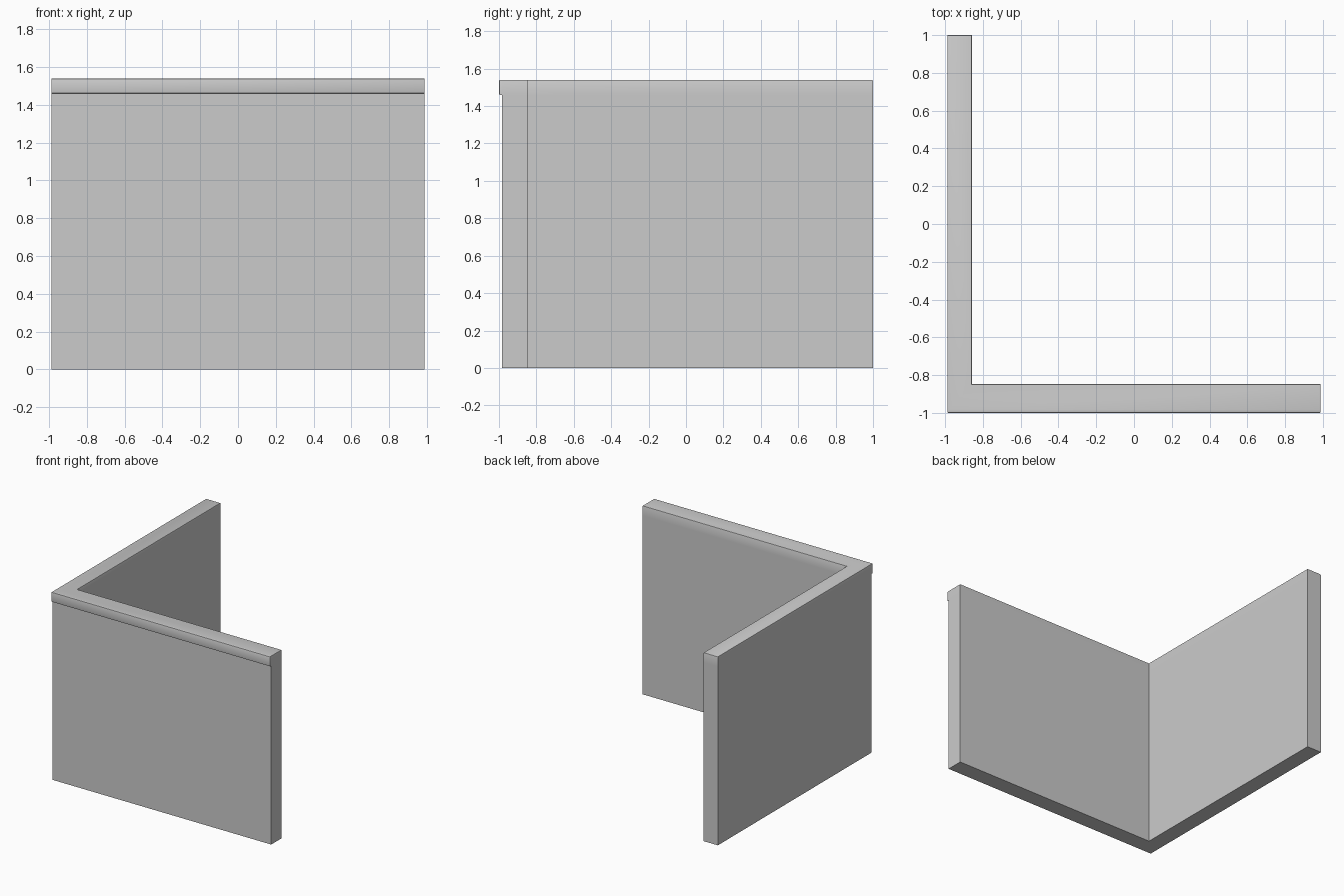
import bpy
import bmesh

if "Cube" in bpy.data.objects:
    bpy.data.objects.remove(bpy.data.objects["Cube"])

X, Y0, Y1 = 0.988, -0.983, 1.0      # outer extents of the wall
XI, YI = -0.858, -0.848             # inner corner
LIP_Z, TOP, LIP = 1.46, 1.54, 0.017

bm = bmesh.new()


def extrude_up(face, dz):
    """Extrude a face upward and return the new top face."""
    ext = bmesh.ops.extrude_face_region(bm, geom=[face])["geom"]
    verts = [g for g in ext if isinstance(g, bmesh.types.BMVert)]
    bmesh.ops.translate(bm, verts=verts, vec=(0, 0, dz))
    return next(g for g in ext if isinstance(g, bmesh.types.BMFace))


# L-shaped footprint raised into two walls, with a band at the top
outline = [(-X, Y0), (X, Y0), (X, YI), (XI, YI), (XI, Y1), (-X, Y1)]
base = bm.faces.new([bm.verts.new((x, y, 0)) for x, y in outline])
lower_top = extrude_up(base, LIP_Z)
extrude_up(lower_top, TOP - LIP_Z)
if not any(all(v.co.z < 1e-5 for v in f.verts) for f in bm.faces):
    bm.faces.new([v for v in bm.verts if v.co.z < 1e-5])
bmesh.ops.recalc_face_normals(bm, faces=bm.faces)

# Front lip pushed out of the band
front = next(f for f in bm.faces
             if all(v.co.y < Y0 + 1e-4 and v.co.z > LIP_Z - 1e-4 for v in f.verts))
ext = bmesh.ops.extrude_face_region(bm, geom=[front])["geom"]
bmesh.ops.translate(bm, verts=[g for g in ext if isinstance(g, bmesh.types.BMVert)],
                    vec=(0, -LIP, 0))
if front.is_valid:
    bmesh.ops.delete(bm, geom=[front], context='FACES')
bmesh.ops.recalc_face_normals(bm, faces=bm.faces)

# Softened top rim and lip edges
soft = []
for e in bm.edges:
    a, b = (v.co for v in e.verts)
    rim = min(a.z, b.z) > TOP - 1e-4
    lip = max(a.y, b.y) < Y0 - 1e-3
    if (rim or lip) and len(e.link_faces) == 2 and e.calc_face_angle() > 0.5:
        soft.append(e)
bmesh.ops.bevel(bm, geom=soft, offset=0.006, segments=2, profile=0.5,
                affect='EDGES', clamp_overlap=True)

mesh = bpy.data.meshes.new("corner_wall")
bm.to_mesh(mesh)
bm.free()
wall = bpy.data.objects.new("corner_wall", mesh)
bpy.context.collection.objects.link(wall)
bpy.context.view_layer.objects.active = wall
wall.select_set(True)
bpy.ops.object.shade_smooth_by_angle()
